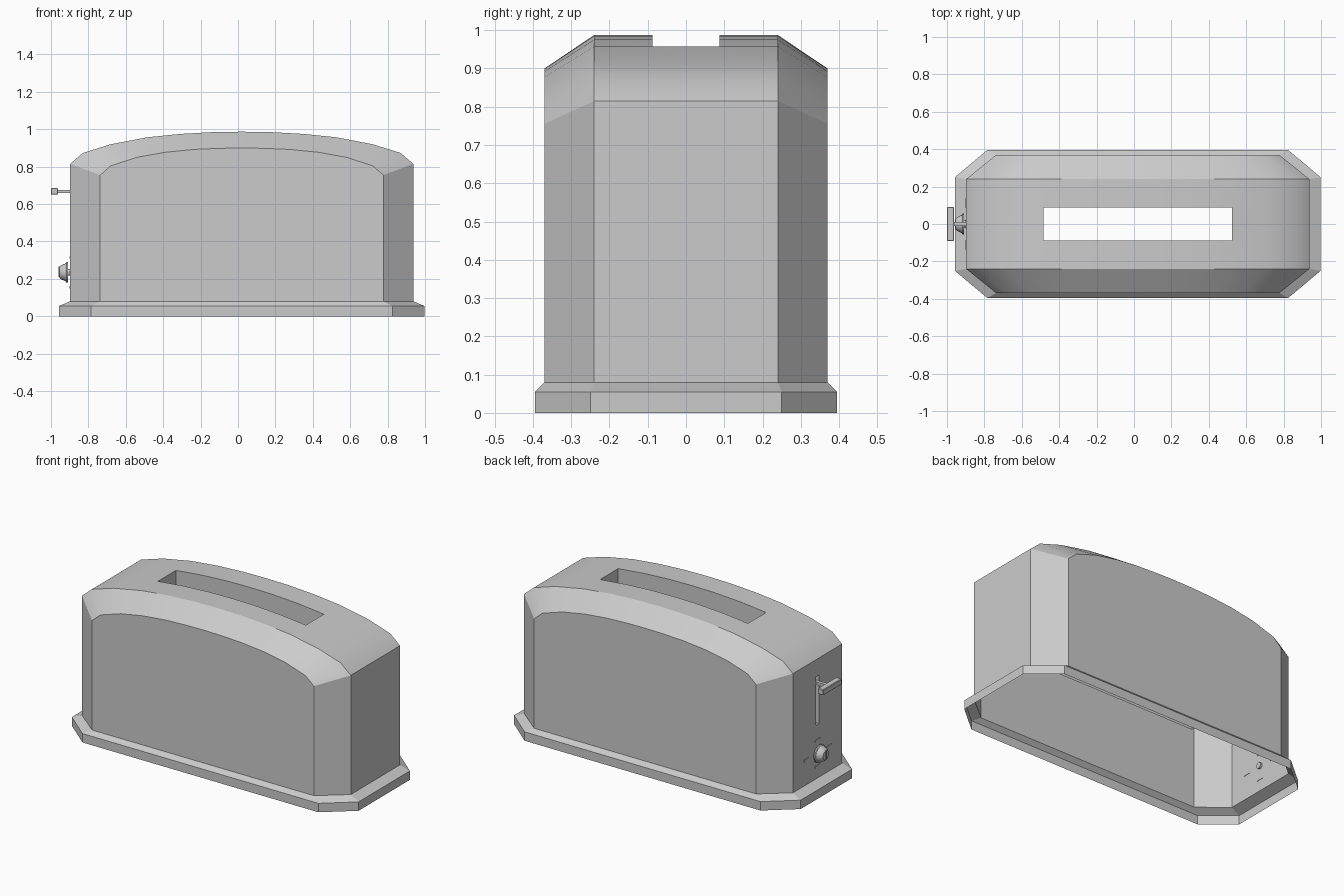
import bpy, bmesh, math
from mathutils import Matrix, Vector

if "Cube" in bpy.data.objects:
    bpy.data.objects.remove(bpy.data.objects["Cube"])

CX = 0.02          # body centre along x
END = CX - 0.9175  # x of the control end


def finish(bm, name, angle=30):
    bmesh.ops.recalc_face_normals(bm, faces=bm.faces)
    me = bpy.data.meshes.new(name)
    bm.to_mesh(me)
    bm.free()
    ob = bpy.data.objects.new(name, me)
    bpy.context.collection.objects.link(ob)
    bpy.ops.object.select_all(action='DESELECT')
    ob.select_set(True)
    bpy.context.view_layer.objects.active = ob
    bpy.ops.object.shade_smooth_by_angle(angle=math.radians(angle))
    return ob


def box(name, x, y, z, bevel=0):
    bm = bmesh.new()
    bmesh.ops.create_cube(bm, size=1)
    for v in bm.verts:
        v.co = [r[0] + (c + 0.5) * (r[1] - r[0]) for c, r in zip(v.co, (x, y, z))]
    if bevel:
        bmesh.ops.bevel(bm, geom=bm.edges[:], offset=bevel, segments=1, affect='EDGES')
    return finish(bm, name)


# Arched side profiles (half arch, end to middle), wide in the centre and narrower outside
WIDE = [(.9175, .815), (.85, .873), (.70, .92), (.505, .957), (.33, .975), (.15, .985), (0, .987)]
NARROW = [(.757, .755), (.70, .805), (.56, .85), (.41, .877), (.26, .892), (.12, .898), (0, .90)]


def profile(half):
    w = half[0][0]
    left = [(-w, .08), (-w, .41), (-w, .71)] + [(-x, z) for x, z in half]
    return left + half[-2::-1] + [(w, .08)]


# Body shell: profiles lofted along y, leaving out the bread slot and the lever slit
bm = bmesh.new()
ys = [-.37, -.24, -.088, -.015, .015, .088, .24, .37]
rows = [[bm.verts.new((CX + x, y, z)) for x, z in profile(NARROW if abs(y) > .3 else WIDE)]
        for y in ys]
slot_cells, slit_cells = [], []
for a, b in zip(rows, rows[1:]):
    ym = (a[0].co.y + b[0].co.y) / 2
    for i in range(len(a) - 1):
        quad = (a[i], a[i + 1], b[i + 1], b[i])
        lo, hi = sorted((a[i].co.x - CX, a[i + 1].co.x - CX))
        if abs(ym) < .08 and lo > -.51 and hi < .51:
            slot_cells.append(quad)
        elif abs(ym) < .01 and i == 1:
            slit_cells.append(quad)
        else:
            bm.faces.new(quad)
bm.faces.new(rows[0])
bm.faces.new(rows[-1])


def line_opening(cells, move):
    """Walls running inward from the outline of an opening."""
    count = {}
    for q in cells:
        for e in zip(q, q[1:] + q[:1]):
            count.setdefault(frozenset(e), []).append(e)
    inner = {}
    for edges in count.values():
        if len(edges) == 1:
            a, b = edges[0]
            for v in (a, b):
                if v not in inner:
                    inner[v] = bm.verts.new(move(v.co))
            bm.faces.new((a, b, inner[b], inner[a]))


line_opening(slot_cells, lambda c: (c.x, c.y, .35))
line_opening(slit_cells, lambda c: (c.x + .02, c.y, c.z))
loose = [v for v in bm.verts if not v.link_faces]
bmesh.ops.delete(bm, geom=loose, context='VERTS')
finish(bm, "body_shell")

# Base skirt: open eight-sided ring flaring out from the body
bm = bmesh.new()


def octagon(xl, xs, yl, ys_, z):
    pts = [(xl, -ys_), (xl, ys_), (xs, yl), (-xs, yl), (-xl, ys_), (-xl, -ys_), (-xs, -yl), (xs, -yl)]
    return [bm.verts.new((CX + x, y, z)) for x, y in pts]


rings = [octagon(.978, .805, .395, .25, 0), octagon(.978, .805, .395, .25, .055),
         octagon(.9175, .757, .37, .24, .08)]
for a, b in zip(rings, rings[1:]):
    for i in range(8):
        j = (i + 1) % 8
        bm.faces.new((a[i], a[j], b[j], b[i]))
finish(bm, "base_skirt", 20)

# Lever: stem through the slit and a wide handle
box("lever_stem", (-.965, END + .03), (-.011, .011), (.658, .676))
box("lever_handle", (-1, -.962), (-.09, .09), (.65, .685), .003)

# Browning knob: turned profile (distance outward from the end wall, radius)
KZ, N = .235, 20
bm = bmesh.new()
lathe = [(-.012, .018), (.012, .018), (.012, .055), (.02, .055), (.024, .048), (.05, .036), (.057, .028)]
rings = []
for d, r in lathe:
    rings.append([bm.verts.new((END - d, r * math.cos(2 * math.pi * k / N),
                                KZ + r * math.sin(2 * math.pi * k / N))) for k in range(N)])
for a, b in zip(rings, rings[1:]):
    for k in range(N):
        bm.faces.new((a[k], a[(k + 1) % N], b[(k + 1) % N], b[k]))
bm.faces.new(rings[0])
bm.faces.new(rings[-1])
finish(bm, "browning_knob")
box("knob_pointer", (END - .062, END - .05), (-.005, .005), (KZ - .025, KZ + .03))

# Plain setting marks around the knob
for n, (y, z) in enumerate([(0, .08), (0, -.08), (.11, 0), (-.11, 0)]):
    box(f"setting_mark_{n + 1}", (END - .004, END + .002),
        (y - .025, y + .025), (KZ + z - .006, KZ + z + .006))
